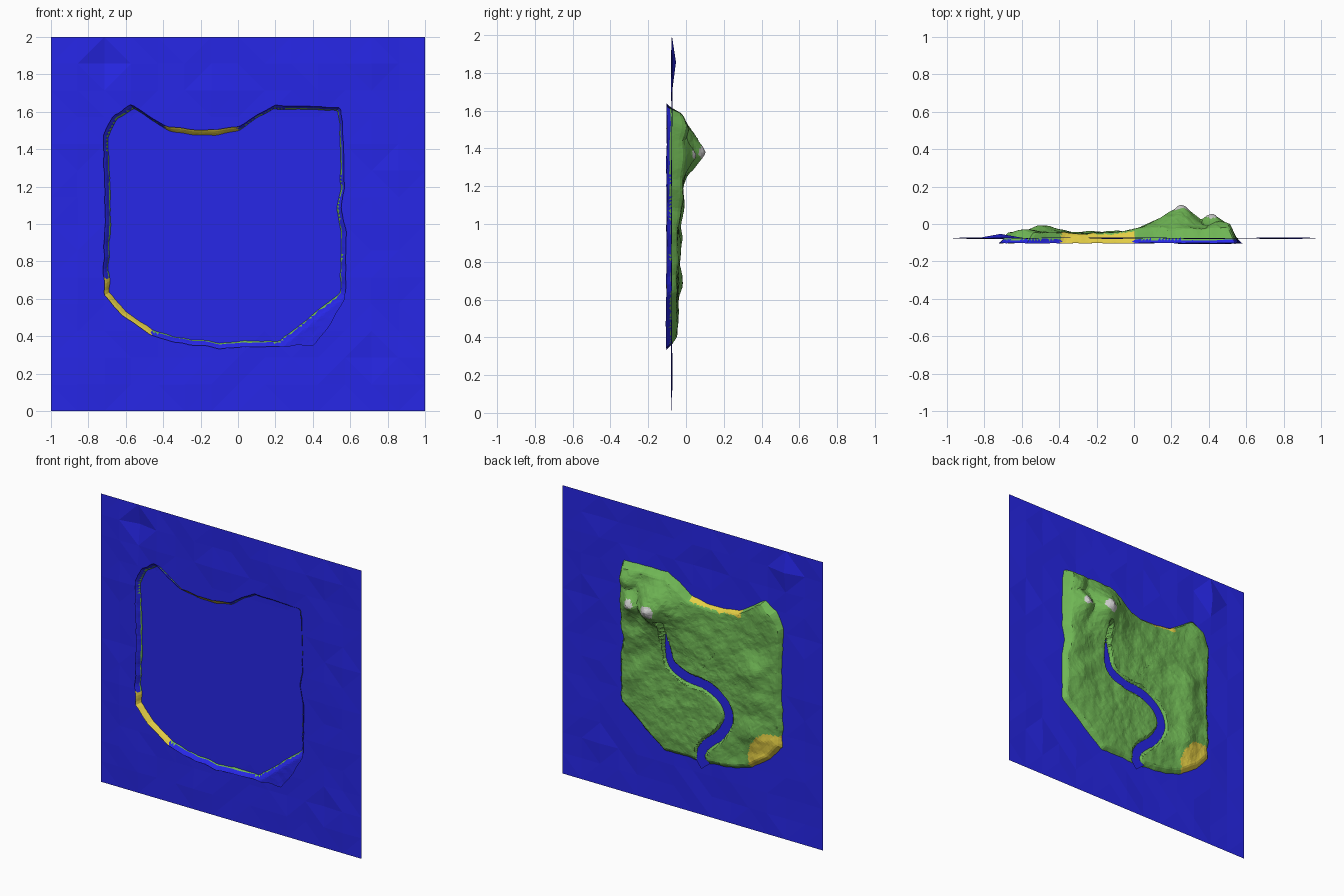
import bpy, bmesh, math, random
from mathutils import Vector, noise

if "Cube" in bpy.data.objects:
    bpy.data.objects.remove(bpy.data.objects["Cube"])

random.seed(4)
WATER = -0.075


def material(name, rgb):
    m = bpy.data.materials.new(name)
    m.diffuse_color = (*rgb, 1)
    m.use_nodes = True
    m.node_tree.nodes["Principled BSDF"].inputs["Base Color"].default_value = m.diffuse_color
    return m


BLUE = material("water_blue", (0.02, 0.02, 0.8))
GREEN = material("grass_green", (0.16, 0.47, 0.09))
SAND = material("sand_yellow", (0.78, 0.62, 0.06))
ROCK = material("rock_grey", (0.55, 0.55, 0.55))


def finish(bm, name, mats):
    me = bpy.data.meshes.new(name)
    bm.to_mesh(me)
    bm.free()
    for m in mats:
        me.materials.append(m)
    ob = bpy.data.objects.new(name, me)
    bpy.context.collection.objects.link(ob)
    return ob


def smooth(a, b, v):
    t = min(1, max(0, (v - a) / (b - a)))
    return t * t * (3 - 2 * t)


def spline(pts, steps):
    """Catmull-Rom through open points."""
    p = [Vector(q) for q in pts]
    p = [2 * p[0] - p[1]] + p + [2 * p[-1] - p[-2]]
    out = []
    for i in range(1, len(p) - 2):
        a, b, c, d = p[i - 1:i + 3]
        for k in range(steps):
            t = k / steps
            out.append(0.5 * (2 * b + (c - a) * t + (2 * a - 5 * b + 4 * c - d) * t * t
                              + (3 * b - a - 3 * c + d) * t ** 3))
    return out + [p[-2]]


# River path in x, z
RIVER = spline([(.20, 1.28), (.185, 1.12), (.15, .99), (.03, .93), (-.12, .91), (-.24, .84),
                (-.285, .73), (-.22, .60), (-.11, .50), (-.07, .41), (-.13, .32)], 6)


def river_half(i):
    return 0.016 + 0.02 * smooth(0, 14, i)


# Island outline in x, z
OUTLINE = [(-.72, 1.48), (-.66, 1.58), (-.57, 1.64), (-.45, 1.56), (-.38, 1.52), (-.18, 1.50),
           (0, 1.52), (.1, 1.58), (.2, 1.635), (.4, 1.63), (.55, 1.62), (.565, 1.4), (.57, 1.2),
           (.55, 1.08), (.58, .95), (.575, .75), (.575, .6), (.5, .47), (.4, .35), (.15, .345),
           (-.1, .335), (-.35, .37), (-.47, .41), (-.62, .51), (-.715, .62), (-.72, .8),
           (-.71, 1.0), (-.715, 1.25)]
# Hills: x, z, height, spread, sharpness
PEAKS = [(.25, 1.38, .158, .13, 1.3), (.42, 1.37, .11, .11, 1.3), (.46, 1.5, .06, .12, 1.6)]
HILLS = [(-.48, 1.1, .04, .10, 2), (-.5, .9, .028, .09, 2), (-.48, .69, .035, .08, 2),
         (-.56, 1.5, .02, .1, 2), (.46, 1.12, .03, .1, 2), (.42, .85, .02, .12, 2),
         (.1, 1.45, .02, .12, 2), (.2, .6, .012, .15, 2), (-.2, 1.2, .008, .15, 2)]


def hill(h, x, z):
    return h[2] * math.exp(-(math.hypot(x - h[0], z - h[1]) / h[3]) ** h[4])


def height(x, z, edge):
    # shore shelf, wider at the lower right corner
    d = min(edge, 0.03 - (x - 1.24 * z + .246) / 1.59)
    n = noise.fractal(Vector((x * 9, z * 9, 3)), 1.0, 2.0, 4)
    land = -0.05 + max(hill(p, x, z) for p in PEAKS) + sum(hill(h, x, z) for h in HILLS)
    rough = 0.006 + 0.10 * max(0, land + 0.035)
    land += n * rough
    y = -0.106 + (land + 0.106) * smooth(-0.01, 0.06, d) + 0.003 * n
    # carve river bed
    i, r = min(((k, math.hypot(x - q.x, z - q.y)) for k, q in enumerate(RIVER)), key=lambda e: e[1])
    w = river_half(i)
    bed = -0.07 + 0.004 * (r / w) ** 2
    if edge > 0.03:
        y += (bed - y) * (1 - smooth(0.85 * w, 1.35 * w, r))
    return max(-0.11, min(0.11, y))


# Island: rings of ground from the middle out to the shore
def resample(pts, n):
    loop = [Vector(p) for p in pts]
    segs = [(a, b) for a, b in zip(loop, loop[1:] + loop[:1])]
    total = sum((b - a).length for a, b in segs)
    out, start = [], 0
    for a, b in segs:
        ln = (b - a).length
        while len(out) < n and len(out) * total / n < start + ln - 1e-9:
            out.append(a.lerp(b, (len(out) * total / n - start) / ln))
        start += ln
    return out


N, RINGS, C = 240, 56, Vector((-.07, 1.0))
shore = resample(OUTLINE, N)
bm = bmesh.new()
mid = bm.verts.new((C.x, height(C.x, C.y, 1), C.y))
rings = []
for j in range(1, RINGS + 1):
    t = j / RINGS
    ring = []
    for p in shore:
        wob = 1 + 0.012 * t * noise.noise(Vector((p.x * 14, p.y * 14, 7)))
        q = C + (p - C) * t * wob
        edge = (1 - t) * (p - C).length * 0.93
        ring.append(bm.verts.new((q.x, height(q.x, q.y, edge), q.y)))
    rings.append(ring)
for k in range(N):
    m = (k + 1) % N
    bm.faces.new((mid, rings[0][k], rings[0][m]))
    for a, b in zip(rings, rings[1:]):
        bm.faces.new((a[k], b[k], b[m], a[m]))
bmesh.ops.triangulate(bm, faces=bm.faces[:])
bm.normal_update()
if sum(f.normal.y for f in bm.faces) < 0:
    bmesh.ops.reverse_faces(bm, faces=bm.faces[:])

# Colours: grass, sand corners, rocky tops, wet edge
for f in bm.faces:
    c = f.calc_center_median()
    x, y, z = c
    wig = 0.02 * noise.noise(Vector((x * 20, z * 20, 1)))
    north = -.39 < x < 0 and z > 1.455 + wig + 0.5 * (x + .2) ** 2
    south = math.hypot(x + .66, z - .50) < 0.22 + wig and z < .71
    if north or south:
        f.material_index = 1
    elif math.hypot(x - .25, z - 1.38) < .045 + wig or math.hypot(x - .42, z - 1.37) < .028 + wig:
        f.material_index = 2
    elif y < WATER - 0.008:
        f.material_index = 3
finish(bm, "island", [GREEN, SAND, ROCK, BLUE])

# River: flat ribbon lying in the carved bed
bm = bmesh.new()
rows = []
for i, p in enumerate(RIVER[:-2]):
    t = (RIVER[min(i + 1, len(RIVER) - 1)] - RIVER[max(i - 1, 0)]).normalized()
    s = Vector((-t.y, t.x)) * river_half(i) * 1.2
    rows.append([bm.verts.new((q.x, -0.0645, q.y)) for q in (p - s, p + s)])
for a, b in zip(rows, rows[1:]):
    bm.faces.new((a[0], b[0], b[1], a[1]))
bm.normal_update()
if sum(f.normal.y for f in bm.faces) < 0:
    bmesh.ops.reverse_faces(bm, faces=bm.faces[:])
finish(bm, "river", [BLUE])

# Sea: square sheet, gently rippled outside the island
bm = bmesh.new()
G = 14
grid = []
for i in range(G + 1):
    row = []
    for j in range(G + 1):
        x, z = -1 + 2 * i / G, 2 * j / G
        y = WATER
        if 0 < i < G and 0 < j < G and not (-.8 < x < .65 and .3 < z < 1.7):
            y += random.uniform(-.006, .004)
            if math.hypot(x + .72, z - 1.86) < .08:
                y = WATER + .022
        row.append(bm.verts.new((x, y, z)))
    grid.append(row)
for i in range(G):
    for j in range(G):
        bm.faces.new((grid[i][j], grid[i][j + 1], grid[i + 1][j + 1], grid[i + 1][j]))
bmesh.ops.triangulate(bm, faces=bm.faces[:])
finish(bm, "sea", [BLUE])
